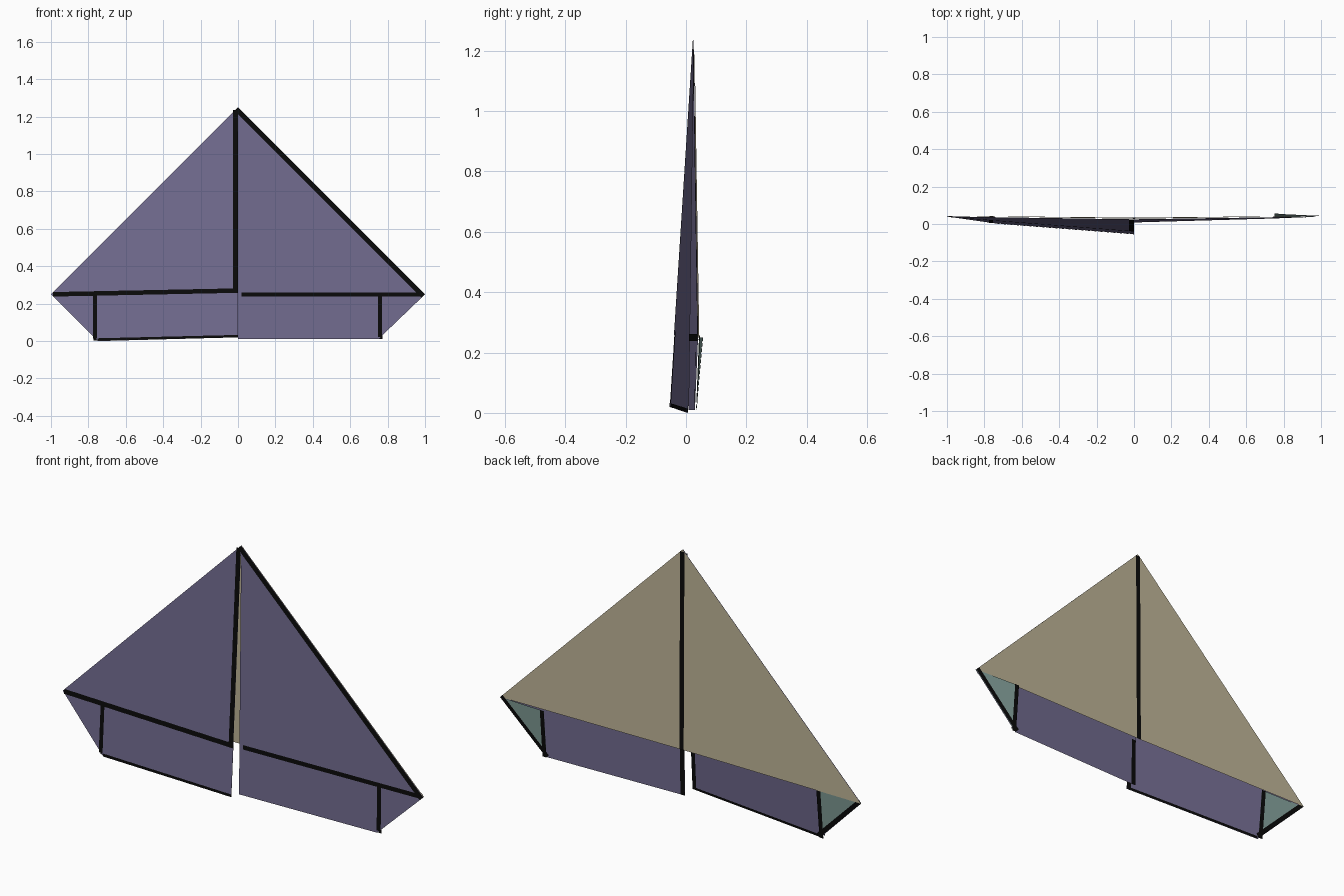
import bpy
from mathutils import Vector

if "Cube" in bpy.data.objects:
    bpy.data.objects.remove(bpy.data.objects["Cube"])


def mat(name, col):
    m = bpy.data.materials.new(name)
    m.diffuse_color = (*col, 1)
    m.use_nodes = True
    m.node_tree.nodes["Principled BSDF"].inputs["Base Color"].default_value = m.diffuse_color
    return m


PURPLE = mat("purple_paper", (0.17, 0.15, 0.28))
TAN = mat("tan_paper", (0.52, 0.46, 0.31))
TEAL = mat("teal_paper", (0.24, 0.37, 0.34))
BLACK = mat("black_border", (0.003, 0.003, 0.003))


# each sheet is a plane: depth y as a function of (x, z)
def left_front(x, z):
    return -0.055 - 0.079 * x + 0.064 * z


def right_front(x, z):
    return 0.008 + 0.0286 * x + 0.0136 * z


def back(x, z):
    return 0.034 + 0.01 * abs(x) - 0.006 * (z - 0.25)


def left_corner(x, z):
    return 0.078 + 0.04 * x + 0.1 * (z - 0.25) - 0.05 * (x + 1) + 0.002


def right_corner(x, z):
    return 0.043 + 0.048 * (1 - x) + 0.09 * (z - 0.25)


def sheet(name, plane, outline, material, shift=0.0):
    """Flat paper piece; outline is in (x, z)."""
    me = bpy.data.meshes.new(name)
    pts = [(x, plane(x, z) + shift, z) for x, z in outline]
    me.from_pydata(pts, [], [tuple(range(len(pts)))])
    me.materials.append(material)
    ob = bpy.data.objects.new(name, me)
    bpy.context.collection.objects.link(ob)
    return ob


def band(name, plane, p, q, w0, w1, shift):
    """Black border strip from p to q, spanning w0..w1 to the left of p->q."""
    p, q = Vector(p), Vector(q)
    d = (q - p).normalized()
    n = Vector((-d.y, d.x))
    sheet(name, plane, [tuple(p + n * w0), tuple(q + n * w0),
                        tuple(q + n * w1), tuple(p + n * w1)], BLACK, shift)


F, B = -0.0015, 0.0015

# front sheets: sail and lower flap on each side
sheet("left_sail", left_front, [(-1, .25), (0, .27), (0, 1.25)], PURPLE)
sheet("left_flap", left_front, [(-1, .25), (-.75, 0), (0, .02), (0, .27)], PURPLE)
sheet("right_sail", right_front, [(0, .25), (1, .25), (0, 1.25)], PURPLE)
sheet("right_flap", right_front, [(0, .01), (.75, .01), (1, .25), (0, .25)], PURPLE)

# back sheets
sheet("left_back_sail", back, [(0, .25), (0, 1.25), (-1, .25)], TAN)
sheet("right_back_sail", back, [(0, .25), (1, .25), (0, 1.25)], TAN)

# folded corners behind the flaps
sheet("left_corner", left_corner, [(-1, .25), (-.75, .25), (-.75, .003)], TEAL)
sheet("right_corner", right_corner, [(1, .25), (.75, .01), (.75, .25)], TEAL)

# front borders
band("left_mast_border", left_front, (0, .27), (0, 1.235), 0, .026, F)
band("left_fold_border", left_front, (-.99, .25), (0, .27), -.012, .012, F)
band("left_crease_border", left_front, (-.765, .015), (-.765, .255), -.011, .011, F)
band("left_hem_border", left_front, (-.75, .002), (0, .02), 0, .013, F)
band("right_edge_border", right_front, (1, .25), (0, 1.25), 0, .026, F)
band("right_fold_border", right_front, (.02, .25), (.985, .25), -.011, .011, F)
band("right_crease_border", right_front, (.76, .022), (.76, .25), -.011, .011, F)

# back borders
band("back_seam_border", back, (0, .25), (0, 1.24), -.012, .012, B)
band("left_flap_end_border", left_front, (0, .02), (0, .27), 0, .022, B)
band("left_flap_hem_border", left_front, (-.75, .002), (0, .02), 0, .012, B)
band("right_flap_end_border", right_front, (0, .01), (0, .25), -.024, 0, B)
band("left_corner_edge_border", left_corner, (-1, .25), (-.75, .003), 0, .022, B)
band("left_corner_crease_border", left_corner, (-.75, .003), (-.75, .25), 0, .022, B)
band("right_corner_edge_border", right_corner, (.75, .01), (1, .25), 0, .022, B)
band("right_corner_crease_border", right_corner, (.75, .01), (.75, .25), -.022, 0, B)
